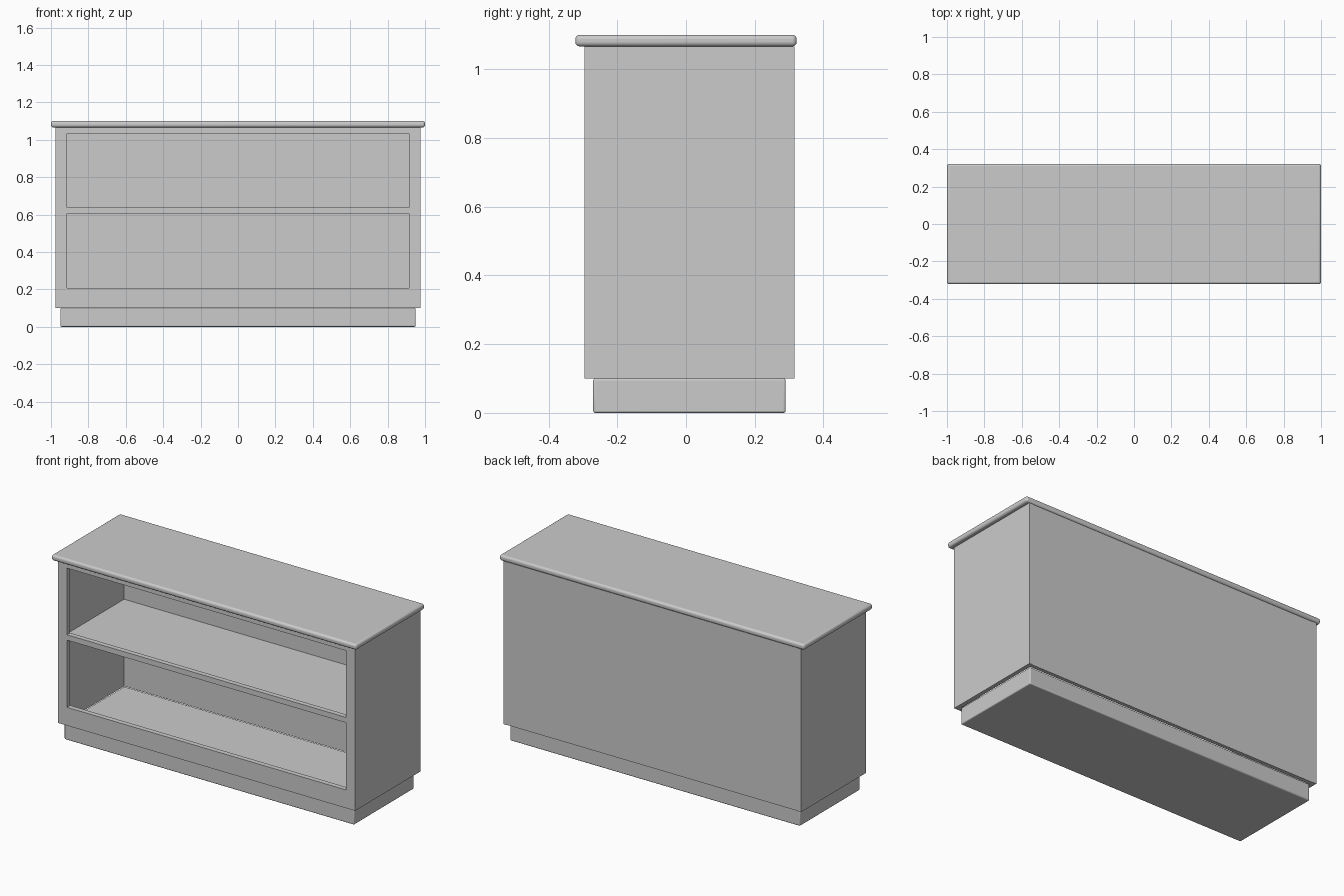
import bpy
from math import radians

if "Cube" in bpy.data.objects:
    bpy.data.objects.remove(bpy.data.objects["Cube"])


def box(name, x, y, z, bevel=0.0, segments=3):
    """Box from (min, max) ranges, with optional rounded edges."""
    bpy.ops.mesh.primitive_cube_add(size=1, location=[(r[0] + r[1]) / 2 for r in (x, y, z)])
    ob = bpy.context.object
    ob.name = name
    ob.scale = [r[1] - r[0] for r in (x, y, z)]
    bpy.ops.object.transform_apply(location=False, rotation=False, scale=True)
    if bevel:
        mod = ob.modifiers.new("rounded_edges", 'BEVEL')
        mod.width = bevel
        mod.segments = segments
        bpy.ops.object.shade_smooth_by_angle(angle=radians(40))
    return ob


FRONT, FRAME_BACK, BACK = -0.295, -0.265, 0.315
BOTTOM, TOP = 0.10, 1.066
HALF_W, INNER_W, OPEN_W = 0.975, 0.95, 0.915

# Countertop with rounded edges and recessed plinth
box("countertop", (-1, 1), (-0.322, 0.322), (TOP, 1.1), 0.013, 4)
box("plinth", (-0.95, 0.95), (-0.27, 0.29), (0, BOTTOM), 0.006)

# Side panels and the matching face-frame stiles
for side, s in (("left", -1), ("right", 1)):
    box(f"{side}_side_panel", sorted((s * INNER_W, s * HALF_W)), (FRAME_BACK, BACK), (BOTTOM, TOP))
    box(f"{side}_stile", sorted((s * OPEN_W, s * HALF_W)), (FRONT, FRAME_BACK), (BOTTOM, TOP))

# Face-frame rails
for name, z in (("bottom_rail", (BOTTOM, 0.208)),
                ("middle_rail", (0.606, 0.638)),
                ("top_rail", (1.033, TOP))):
    box(name, (-OPEN_W, OPEN_W), (FRONT, FRAME_BACK), z)

# Back panel and the interior shelf behind the middle rail
box("back_panel", (-INNER_W, INNER_W), (0.29, BACK - 0.002), (BOTTOM, TOP))
box("shelf", (-INNER_W, INNER_W), (FRAME_BACK, 0.29), (0.606, 0.616))
